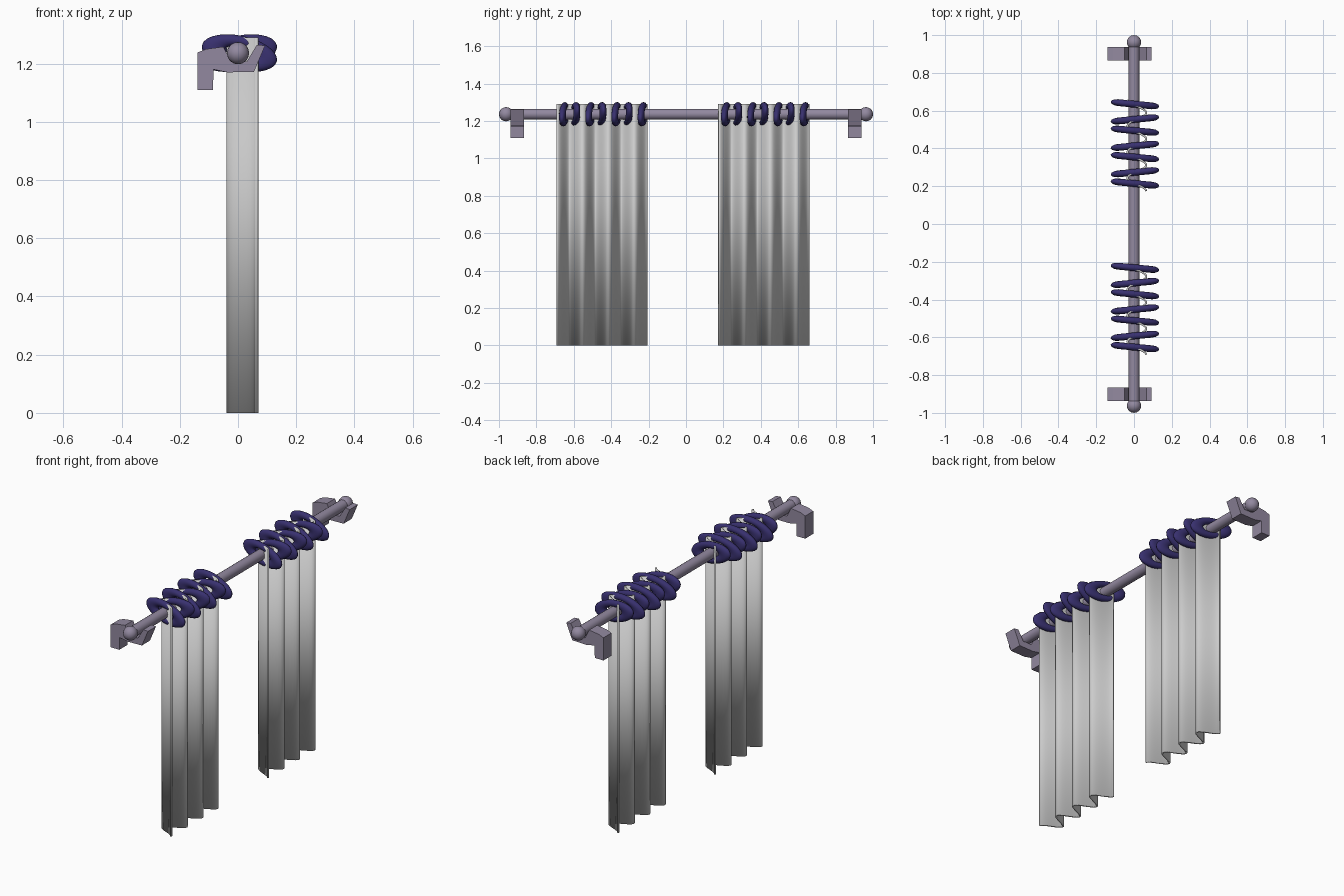
import bpy, bmesh
from math import cos, pi, radians

if "Cube" in bpy.data.objects:
    bpy.data.objects.remove(bpy.data.objects["Cube"])

ROD_Z = 1.236


def material(name, color):
    m = bpy.data.materials.new(name)
    m.diffuse_color = (*color, 1)
    m.use_nodes = True
    m.node_tree.nodes["Principled BSDF"].inputs["Base Color"].default_value = m.diffuse_color
    return m


metal = material("mauve_metal", (0.29, 0.25, 0.35))
navy = material("navy", (0.04, 0.03, 0.16))


def finish(name, mat=None, smooth=True):
    ob = bpy.context.object
    ob.name = name
    if mat:
        ob.data.materials.append(mat)
    if smooth:
        bpy.ops.object.shade_smooth_by_angle(angle=radians(50))
    return ob


def extrude_profile(name, pts, y0, y1, mat):
    # closed x/z profile extruded along y
    bm = bmesh.new()
    face = bm.faces.new([bm.verts.new((x, y0, z)) for x, z in pts])
    ext = bmesh.ops.extrude_face_region(bm, geom=[face])
    verts = [v for v in ext["geom"] if isinstance(v, bmesh.types.BMVert)]
    bmesh.ops.translate(bm, verts=verts, vec=(0, y1 - y0, 0))
    bmesh.ops.recalc_face_normals(bm, faces=bm.faces)
    me = bpy.data.meshes.new(name)
    bm.to_mesh(me)
    bm.free()
    me.materials.append(mat)
    bpy.context.collection.objects.link(bpy.data.objects.new(name, me))


# Rod
bpy.ops.mesh.primitive_cylinder_add(vertices=16, radius=0.029, depth=1.9,
                                    location=(0, 0, ROD_Z), rotation=(pi / 2, 0, 0))
finish("rod", metal)

# Ball finials and hooked wall brackets
hook = [(-0.14, 1.11), (-0.086, 1.11), (-0.084, 1.18), (-0.036, 1.17), (0.055, 1.172),
        (0.093, 1.262), (0.065, 1.265), (0.03, 1.207), (-0.025, 1.207),
        (-0.05, 1.258), (-0.11, 1.25), (-0.14, 1.238)]
for side, label in ((-1, "front"), (1, "back")):
    bpy.ops.mesh.primitive_uv_sphere_add(segments=16, ring_count=10, radius=0.038,
                                         location=(0, side * 0.962, ROD_Z))
    finish("finial_" + label, metal)
    extrude_profile("bracket_" + label, hook, side * 0.902 - 0.036, side * 0.902 + 0.036, metal)


# Pleated curtain panel, sheet following a wave
def curtain(name, y0):
    length, waves, n = 0.484, 3.5, 70
    bm = bmesh.new()
    rows = []
    for i in range(n + 1):
        t = i / n
        x = 0.015 + 0.05 * cos(2 * pi * waves * t)
        rows.append([bm.verts.new((x, y0 + length * t, z)) for z in (0, 1.29)])
    for a, b in zip(rows, rows[1:]):
        bm.faces.new((a[0], b[0], b[1], a[1]))
    me = bpy.data.meshes.new(name)
    bm.to_mesh(me)
    bm.free()
    ob = bpy.data.objects.new(name, me)
    bpy.context.collection.objects.link(ob)
    mod = ob.modifiers.new("thickness", 'SOLIDIFY')
    mod.thickness = 0.01
    mod.offset = 0
    bpy.context.view_layer.objects.active = ob
    ob.select_set(True)
    bpy.ops.object.shade_smooth_by_angle(angle=radians(50))
    ob.select_set(False)


# Two panels, each with seven alternately tilted oval rings
bpy.ops.object.select_all(action='DESELECT')
for label, y0 in (("front", -0.692), ("back", 0.174)):
    curtain("curtain_" + label, y0)
    for i in range(7):
        y = y0 + 0.04 + 0.14 * (i // 2) + 0.06 * (i % 2)
        s = 1 if i % 2 == 0 else -1
        bpy.ops.mesh.primitive_torus_add(major_segments=28, minor_segments=12,
                                         major_radius=0.042, minor_radius=0.018,
                                         rotation=(pi / 2, 0, 0))
        ring = finish(f"ring_{label}_{i + 1}", navy)
        bpy.ops.object.transform_apply(location=False, rotation=True, scale=False)
        ring.scale = (2.2, 1, 1)
        ring.rotation_euler = (0, s * radians(12), -s * radians(5.5))
        ring.location = (0.005, y, ROD_Z)
        ring.select_set(False)
